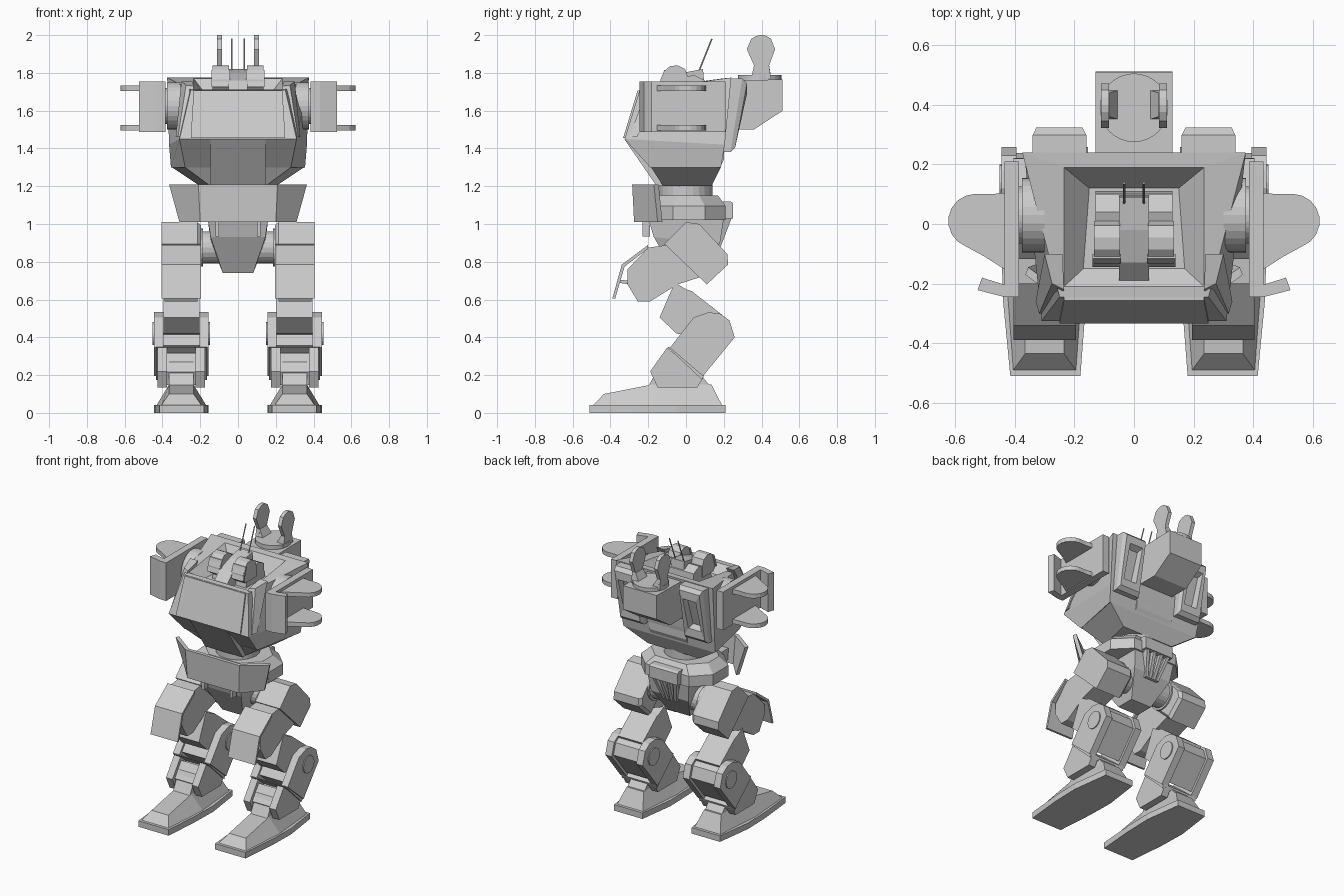
import bpy, bmesh, math
from mathutils import Matrix, Vector


def finish(name, bm, mirror=False):
    bmesh.ops.recalc_face_normals(bm, faces=bm.faces)
    me = bpy.data.meshes.new(name)
    bm.to_mesh(me)
    bm.free()
    ob = bpy.data.objects.new(name, me)
    bpy.context.collection.objects.link(ob)
    if mirror:
        m = ob.modifiers.new("mirror", 'MIRROR')
        m.use_mirror_merge = False
    return ob


def loft(name, rings, mirror=False):
    """Skin a list of equal-length point rings and cap both ends."""
    bm = bmesh.new()
    vs = [[bm.verts.new(p) for p in r] for r in rings]
    n = len(rings[0])
    for a, b in zip(vs, vs[1:]):
        for i in range(n):
            j = (i + 1) % n
            bm.faces.new((a[i], a[j], b[j], b[i]))
    bm.faces.new(vs[0][::-1])
    bm.faces.new(vs[-1])
    return finish(name, bm, mirror)


def side_prism(name, prof, x0, x1, mirror=True):
    """Extrude a (y, z) profile from x0 to x1."""
    return loft(name, [[(x, y, z) for y, z in prof] for x in (x0, x1)], mirror)


def plan_prism(name, prof, z0, z1, mirror=False):
    """Extrude an (x, y) outline from z0 to z1."""
    return loft(name, [[(x, y, z) for x, y in prof] for z in (z0, z1)], mirror)


def rect(x0, x1, y0, y1):
    return [(x0, y0), (x1, y0), (x1, y1), (x0, y1)]


def trap(xf, yf, zf, xb, yb, zb):
    """Symmetric ring, front edge then back edge."""
    return [(-xf, yf, zf), (xf, yf, zf), (xb, yb, zb), (-xb, yb, zb)]


def shrink(prof, f):
    cy = sum(p[0] for p in prof) / len(prof)
    cz = sum(p[1] for p in prof) / len(prof)
    return [(cy + (y - cy) * f, cz + (z - cz) * f) for y, z in prof]


def cylinder(name, a, b, r, seg=24, mirror=False):
    a, b = Vector(a), Vector(b)
    bm = bmesh.new()
    rot = (b - a).to_track_quat('Z', 'Y').to_matrix().to_4x4()
    bmesh.ops.create_cone(bm, cap_ends=True, segments=seg, radius1=r, radius2=r,
                          depth=(b - a).length, matrix=Matrix.Translation((a + b) / 2) @ rot)
    return finish(name, bm, mirror)


# --- Feet
plan_prism("foot_sole", [(.18, -.51), (.415, -.51), (.44, -.25), (.445, -.05), (.41, .21),
                         (.19, .21), (.155, -.05), (.16, -.25)], 0, .042, True)
loft("foot_upper", [
    [(.195, -.49, .042), (.405, -.49, .042), (.43, -.15, .042), (.40, .19, .042), (.20, .19, .042), (.17, -.15, .042)],
    [(.235, -.435, .1), (.365, -.435, .1), (.365, -.18, .15), (.365, .135, .15), (.235, .135, .15), (.235, -.18, .15)]], True)
side_prism("ankle_post", [(-.2, .14), (-.13, .27), (-.05, .3), (.08, .2), (.13, .14)], .235, .365)

# --- Lower legs: side plates, core, dark band and ankle guards
knee = [(-.085, .345), (.04, .505), (.12, .533), (.18, .525), (.23, .49), (.258, .4), (.09, .195)]
for x0, x1 in ((.155, .205), (.395, .445)):
    side_prism("knee_side_plate", knee, x0, x1)
side_prism("knee_core", shrink(knee, .86), .205, .395)
cylinder("knee_joint", (.148, .14, .42), (.452, .14, .42), .06, 16, True)
side_prism("shin_band", [(-.1, .35), (-.08, .345), (.095, .2), (.085, .175)], .165, .435)
ankle = [(-.1, .345), (.09, .185), (.06, .135), (-.15, .135), (-.19, .22)]
for x0, x1 in ((.175, .225), (.375, .425)):
    side_prism("ankle_guard", ankle, x0, x1)
side_prism("shin_core", shrink(ankle, .8), .22, .38)

# --- Upper legs
side_prism("leg_link", [(-.06, .69), (0, .655), (.03, .645), (.19, .52), (.12, .4), (-.05, .42), (-.14, .505)], .205, .395)
side_prism("front_thigh", [(-.2, .875), (-.31, .76), (-.31, .68), (-.255, .59), (-.19, .59),
                           (-.045, .68), (.08, .72), (-.09, .89)], .215, .39)
thigh = [(.07, 1.0), (0, 1.01), (-.115, .895), (.11, .68), (.222, .785), (.22, .84)]
loft("hip_block", [[(x, y, z) for y, z in shrink(thigh, f)]
                   for x, f in ((.195, .88), (.215, 1), (.405, 1))], True)
side_prism("thigh_shield", [(-.2, .89), (-.34, .785), (-.39, .605), (-.375, .605), (-.325, .775), (-.2, .87)], .195, .405)
side_prism("shield_strut", [(-.36, .69), (-.3, .68), (-.3, .7), (-.36, .705)], .27, .33)
cylinder("hip_axle", (.08, .05, .875), (.23, .05, .875), .085, 20, True)
cylinder("hip_collar", (.185, .05, .875), (.225, .05, .875), .1, 20, True)

# --- Pelvis
loft("pelvis", [trap(.16, -.2, 1.03, .16, .2, 1.03), trap(.145, -.17, .93, .145, .18, .9),
                trap(.08, -.06, .74, .08, .07, .74)])


def octo(hx, y0, y1, c, z):
    return [(-hx + c, y0, z), (hx - c, y0, z), (hx, y0 + c, z), (hx, y1 - c, z),
            (hx - c, y1, z), (-hx + c, y1, z), (-hx, y1 - c, z), (-hx, y0 + c, z)]


loft("waist_deck", [octo(.28, -.18, .21, .11, 1.02), octo(.28, -.18, .21, .11, 1.095), octo(.22, -.15, .17, .1, 1.15)])
cylinder("waist_ring", (0, 0, 1.14), (0, 0, 1.21), .14, 24)
plan_prism("skirt_tab", rect(.1, .12, -.23, -.19), .935, 1.03, True)


def skirt_section(xt, xb, yt, yb):
    s = -1 if xt < 0 else 1
    return [(xb, yb, 1.01), (xt, yt, 1.21), (xt - s * .01, yt + .025, 1.21), (xb - s * .01, yb + .025, 1.01)]


# front waist skirt swept back at both ends
loft("waist_skirt", [skirt_section(*a) for a in (
    (-.365, -.31, -.17, -.15), (-.21, -.2, -.285, -.275), (.21, .2, -.285, -.275), (.365, .31, -.17, -.15))])
plan_prism("skirt_mount", rect(-.15, .15, -.27, -.14), 1.03, 1.11)
# rear vent with fanned slats
side_prism("vent_cap", [(.17, 1.03), (.25, 1.03), (.25, 1.11), (.235, 1.12), (.17, 1.12)], -.11, .11, False)
loft("vent_back", [trap(.1, .15, 1.04, .1, .215, 1.04), trap(.05, .1, .87, .05, .165, .87)])
for x in (-.085, -.03, .03, .085):
    loft("vent_slat", [[(x * k + d, y, z) for d, y in ((-.011, y0), (.011, y0), (.011, y1), (-.011, y1))
                        for y in (y,)] for k, y0, y1, z in ((1, .19, .245, 1.04), (.5, .14, .18, .87))])

# --- Torso with a sloped-wall cockpit recess in the top
loft("torso", [trap(.28, -.19, 1.3, .355, .185, 1.3), trap(.31, -.325, 1.45, .365, .205, 1.42),
               trap(.25, -.245, 1.71, .375, .24, 1.775), trap(.235, -.21, 1.713, .235, .19, 1.77),
               trap(.17, -.15, 1.66, .15, .12, 1.66)])
side_prism("belly", [(-.325, 1.447), (-.155, 1.2), (.135, 1.2), (.2, 1.34), (.2, 1.4)], -.145, .145, False)
loft("lower_torso", [trap(.145, -.12, 1.2, .2, .135, 1.2), trap(.28, -.185, 1.3, .35, .185, 1.3)])
loft("chest_hatch", [trap(.25, -.333, 1.455, .25, -.3, 1.455), trap(.235, -.256, 1.708, .235, -.22, 1.708)])
loft("chest_rail", [[(.25, -.3, 1.46), (.318, -.3, 1.46), (.33, -.26, 1.46), (.25, -.26, 1.46)],
                    [(.235, -.22, 1.73), (.275, -.2, 1.735), (.3, -.1, 1.755), (.24, -.1, 1.755)]], True)

# --- Head in the recess
side_prism("head_block", [(-.19, 1.65), (-.19, 1.70), (-.13, 1.76), (-.02, 1.8), (.09, 1.82), (.105, 1.65)], -.05, .05, False)
side_prism("head_rear", [(-.1, 1.65), (-.08, 1.75), (.04, 1.79), (.1, 1.76), (.11, 1.65)], -.13, .13, False)
side_prism("goggle", [(-.135, 1.73), (-.135, 1.765), (-.115, 1.81), (-.085, 1.835), (-.045, 1.84),
                      (-.005, 1.82), (.01, 1.78), (.01, 1.7), (-.11, 1.7)], .047, .135)
side_prism("goggle_rim", [(-.145, 1.725), (-.13, 1.725), (-.1, 1.815), (-.115, 1.815)], .043, .14)
cylinder("antenna", (.033, .065, 1.8), (.033, .137, 1.98), .004, 8, True)

# --- Shoulders: disc, plate, splayed front flap and two rounded fins
cylinder("shoulder_disc", (.3, .03, 1.625), (.375, .03, 1.625), .125, 28, True)
cylinder("shoulder_hub", (.37, .03, 1.625), (.39, .03, 1.625), .095, 28, True)
plan_prism("shoulder_plate", rect(.385, .434, -.245, .21), 1.488, 1.755, True)
plan_prism("shoulder_flap", [(.39, -.245), (.434, -.245), (.525, -.222), (.51, -.18), (.43, -.205), (.39, -.2)], 1.488, 1.755, True)
fin = [(.43, .105), (.48, .1), (.54, .1)]
fin += [(.535 + .088 * math.cos(a), .01 + .09 * math.sin(a)) for a in [math.radians(70 - 20 * i) for i in range(8)]]
fin += [(.5, -.11), (.43, -.155)]
for z in (1.495, 1.704):
    plan_prism("shoulder_fin", fin, z, z + .03, True)

# --- Backpack, turntable and upright paddles
side_prism("backpack", [(.22, 1.5), (.22, 1.76), (.51, 1.765), (.512, 1.6), (.36, 1.5)], -.13, .13, False)
cylinder("turntable", (0, .39, 1.75), (0, .39, 1.79), .115, 32)
paddle = [(.345, 1.77), (.36, 1.84), (.322, 1.925), (.345, 1.98), (.375, 1.996), (.4, 2.0),
          (.425, 1.996), (.45, 1.98), (.472, 1.925), (.44, 1.84), (.45, 1.77)]
side_prism("paddle", paddle, .084, .11)
loft("paddle_foot", [[(.05, .35, 1.78), (.1, .35, 1.78), (.1, .45, 1.78), (.05, .45, 1.78)],
                     [(.082, .36, 1.84), (.1, .36, 1.84), (.1, .44, 1.84), (.082, .44, 1.84)]], True)


# --- Framed rear panels
def panel_ring(m, d):
    return [(.16 + m, .255 + d, 1.38 + 2 * m), (.34 - m, .255 + d, 1.38 + 2 * m),
            (.34 - m, .318 + d, 1.77 - 2 * m), (.16 + m, .318 + d, 1.77 - 2 * m)]


loft("rear_panel", [panel_ring(0, -.1), panel_ring(0, -.02), panel_ring(.012, .005),
                    panel_ring(.04, .005), panel_ring(.05, -.035)], True)
